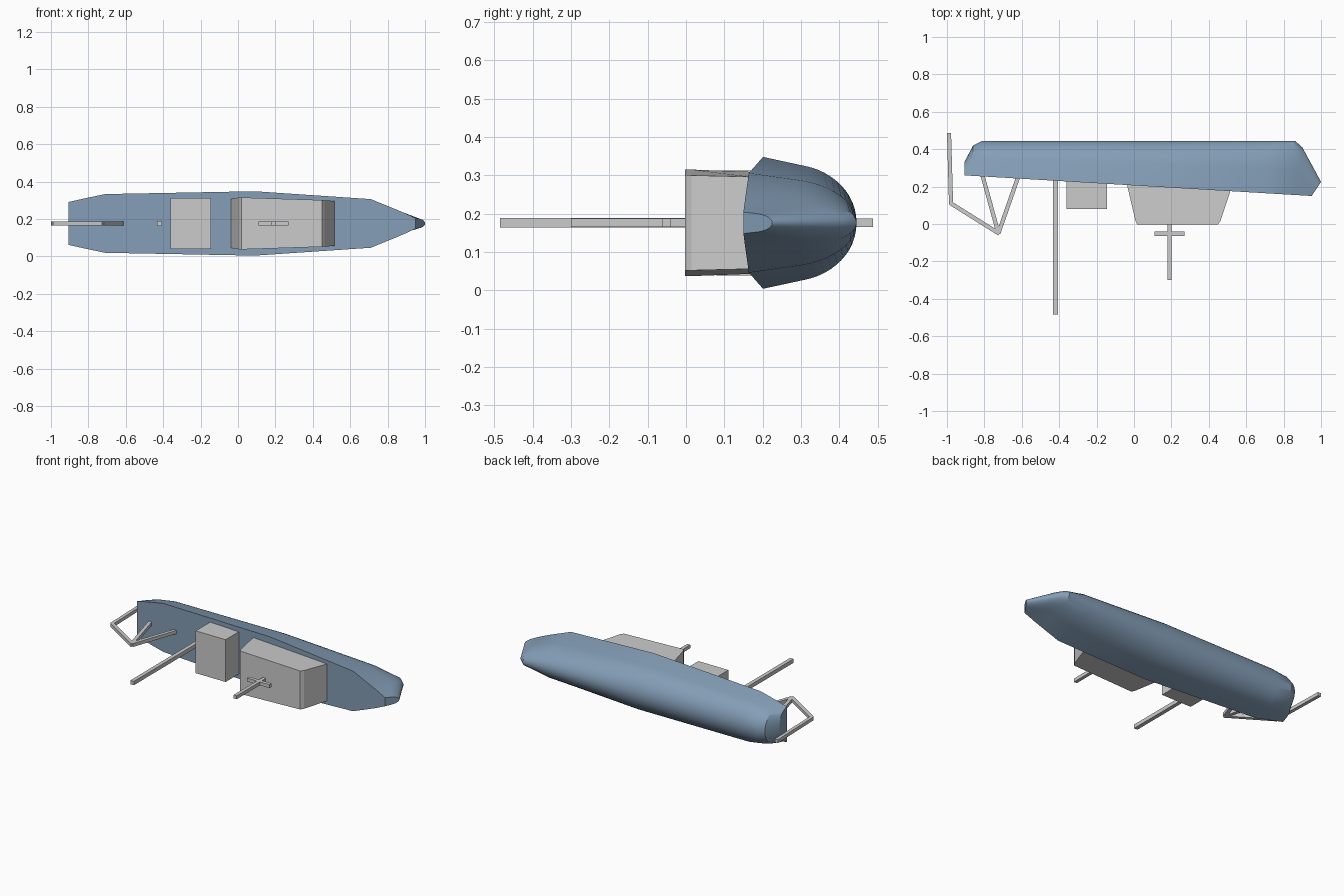
import bpy, math
from mathutils import Vector

if "Cube" in bpy.data.objects:
    bpy.data.objects.remove(bpy.data.objects["Cube"])

ZC = 0.176  # centre plane of the vessel lying on its side


def make(name, verts, faces, mat=None, smooth=False):
    me = bpy.data.meshes.new(name)
    me.from_pydata(verts, [], faces)
    ob = bpy.data.objects.new(name, me)
    bpy.context.collection.objects.link(ob)
    bpy.context.view_layer.objects.active = ob
    bpy.ops.object.mode_set(mode='EDIT')
    bpy.ops.mesh.select_all(action='SELECT')
    bpy.ops.mesh.normals_make_consistent(inside=False)
    bpy.ops.object.mode_set(mode='OBJECT')
    if mat:
        me.materials.append(mat)
    if smooth:
        me.shade_smooth()
        me.set_sharp_from_angle(angle=math.radians(25))
    return ob


def loft(name, rings, **kw):
    n = len(rings[0])
    verts = [p for r in rings for p in r]
    faces = [(i * n + j, i * n + (j + 1) % n, (i + 1) * n + (j + 1) % n, (i + 1) * n + j)
             for i in range(len(rings) - 1) for j in range(n)]
    faces += [tuple(range(n)), tuple(range(len(verts) - n, len(verts)))]
    return make(name, verts, faces, **kw)


def rod(name, a, b, t=0.022):
    # square bar between two (x, y) points on the centre plane
    a, b = Vector((*a, ZC)), Vector((*b, ZC))
    d = (b - a).normalized()
    s, u = d.cross(Vector((0, 0, 1))) * t / 2, Vector((0, 0, t / 2))
    ring = lambda p: [tuple(p + s + u), tuple(p - s + u), tuple(p - s - u), tuple(p + s - u)]
    return loft(name, [ring(a), ring(b)])


def block_ring(y, x0, x1, w0, w1):
    return [(x0, y, ZC - w0), (x1, y, ZC - w1), (x1, y, ZC + w1), (x0, y, ZC + w0)]


# Hull: sections with a straight topside and a rounded bottom
blue = bpy.data.materials.new("hull_blue")
blue.diffuse_color = (0.23, 0.34, 0.47, 1)
blue.use_nodes = True
blue.node_tree.nodes["Principled BSDF"].inputs["Base Color"].default_value = blue.diffuse_color

half = [(0.0, 1.0)]
a0 = math.asin(0.271)
for i in range(10):
    a = a0 + (math.pi / 2 - a0) * i / 10
    half.append((0.3 + 0.7 * math.sin(a), 0.883 * math.cos(a)))
section = half + [(1.0, 0.0)] + [(f, -w) for f, w in reversed(half)]

# deck x, keel x, keel y, half width
stations = [(-0.905, -0.905, 0.335, 0.115), (-0.86, -0.86, 0.42, 0.125),
            (-0.81, -0.81, 0.445, 0.136), (-0.71, -0.71, 0.445, 0.157),
            (0.09, 0.09, 0.445, 0.172), (0.71, 0.71, 0.445, 0.13),
            (0.84, 0.86, 0.445, 0.077), (0.885, 0.90, 0.41, 0.058),
            (0.95, 1.0, 0.225, 0.028)]
rings = []
for xd, xk, k, w in stations:
    d = 0.26 - 0.0594 * (xd + 0.905)
    rings.append([(xd + (xk - xd) * f, d + (k - d) * f, ZC + w * s) for f, s in section])
loft("hull", rings, mat=blue, smooth=True)

# Main deckhouse with raked ends, and the small aft cabin
loft("deckhouse", [block_ring(0.23, -0.042, 0.53, 0.130, 0.118),
                   block_ring(0.17, -0.028, 0.513, 0.133, 0.120),
                   block_ring(0.015, 0.008, 0.462, 0.139, 0.124),
                   block_ring(-0.003, 0.018, 0.448, 0.139, 0.125)])
loft("aft_cabin", [block_ring(0.24, -0.36, -0.145, 0.137, 0.137),
                   block_ring(0.08, -0.36, -0.145, 0.137, 0.137)])

# Masts and crossbar
rod("fore_mast", (0.19, 0.02), (0.19, -0.30))
rod("mast_crossbar", (0.11, -0.052), (0.27, -0.052))
rod("main_mast", (-0.42, 0.24), (-0.42, -0.485), 0.025)

# Stern gantry
rod("gantry_leg_aft", (-0.81, 0.26), (-0.725, -0.05))
rod("gantry_leg_fore", (-0.62, 0.25), (-0.725, -0.05))
rod("gantry_arm", (-0.72, -0.052), (-0.982, 0.112))
rod("gantry_drop", (-0.978, 0.105), (-0.989, 0.487))
